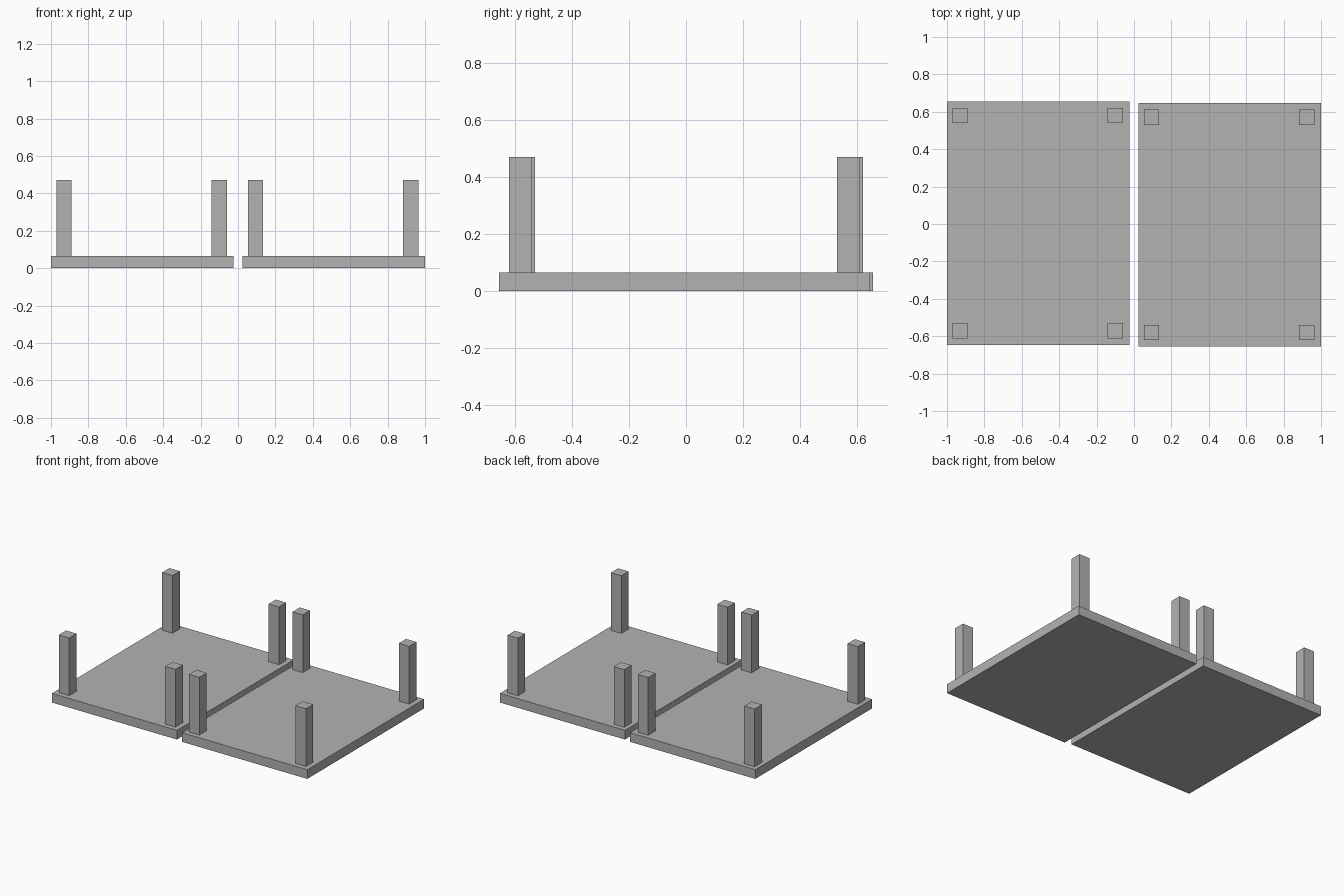
import bpy

default_cube = bpy.data.objects.get("Cube")
if default_cube:
    bpy.data.objects.remove(default_cube, do_unlink=True)

# One plain grey for everything
grey = bpy.data.materials.new("plain_grey")
grey.use_nodes = True
colour = (0.45, 0.45, 0.45, 1)
grey.diffuse_color = colour
grey.node_tree.nodes["Principled BSDF"].inputs["Base Color"].default_value = colour

SLAB = (0.976, 1.302, 0.065)
LEG = 0.081
TOP = 0.472
LEG_X, LEG_Y, LEG_SHIFT = 0.415, 0.576, -0.003


def box(name, size, x, y, bottom):
    bpy.ops.mesh.primitive_cube_add(size=1, location=(x, y, bottom + size[2] / 2))
    obj = bpy.context.object
    obj.name = name
    obj.scale = size
    bpy.ops.object.transform_apply(location=False, rotation=False, scale=True)
    obj.data.materials.append(grey)
    return obj


def upturned_table(side, x, y):
    # Table top lying on the floor
    box(side + "_table_top", SLAB, x, y, 0)
    # Four square legs pointing up
    for end, sy in (("front", -1), ("back", 1)):
        for edge, sx in (("right", -1), ("left", 1)):
            box(f"{side}_table_{end}_{edge}_leg", (LEG, LEG, TOP - SLAB[2]),
                x + LEG_SHIFT + sx * LEG_X, y + sy * LEG_Y, SLAB[2])


# Two tables side by side, slightly staggered
upturned_table("right", -0.512, 0.005)
upturned_table("left", 0.512, -0.005)
